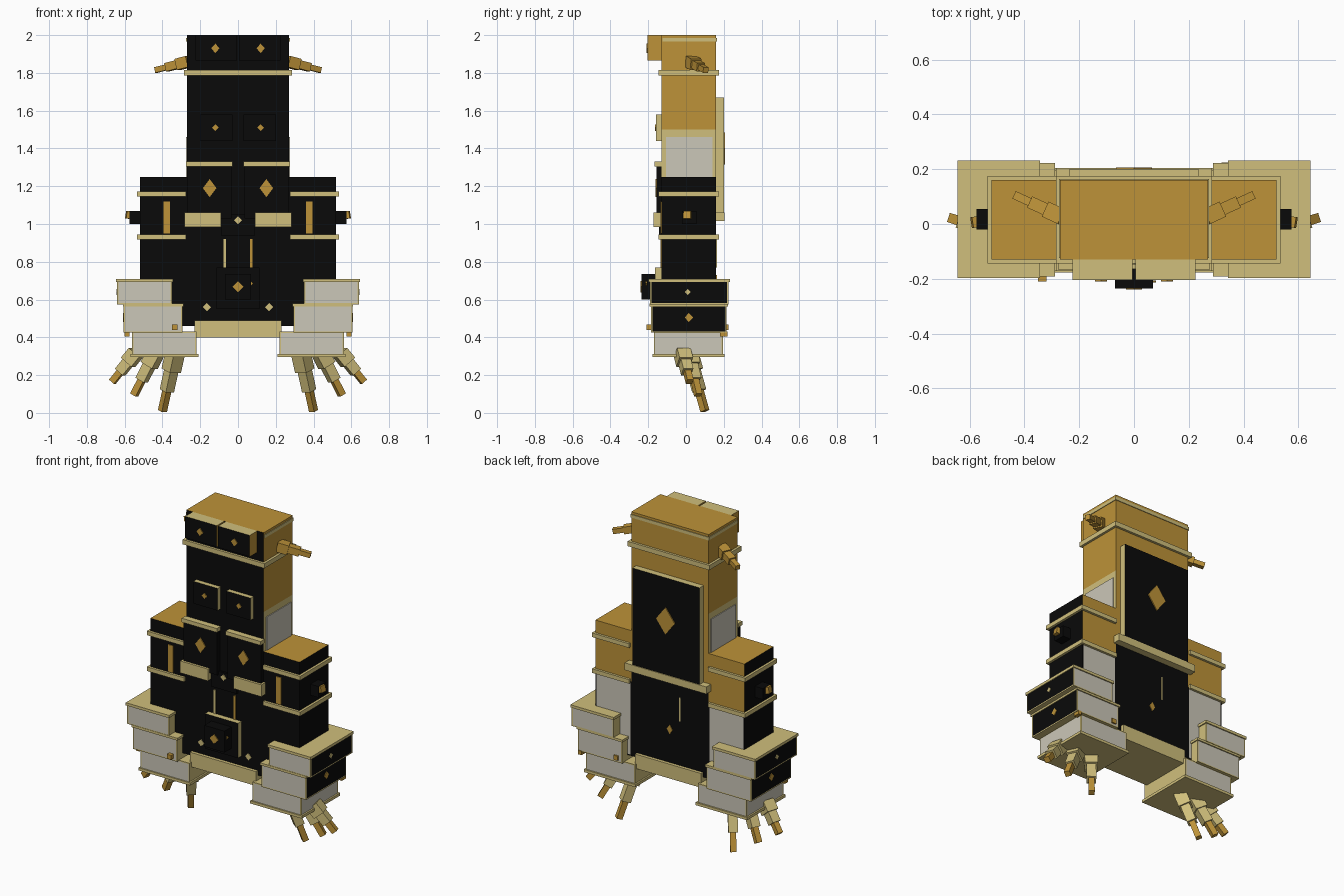
import bpy, bmesh
from mathutils import Vector, Matrix

if "Cube" in bpy.data.objects:
    bpy.data.objects.remove(bpy.data.objects["Cube"], do_unlink=True)


def make_material(name, rgb):
    m = bpy.data.materials.new(name)
    m.use_nodes = True
    m.diffuse_color = (*rgb, 1)
    m.node_tree.nodes["Principled BSDF"].inputs["Base Color"].default_value = (*rgb, 1)
    return m


NAMES = ["black", "gold", "cream", "grey"]
MATS = [make_material("black", (0.003, 0.003, 0.003)), make_material("gold", (0.51, 0.29, 0.04)),
        make_material("cream", (0.63, 0.52, 0.2)), make_material("pale grey", (0.6, 0.57, 0.48))]


def finish(name, bm):
    me = bpy.data.meshes.new(name)
    bm.to_mesh(me)
    bm.free()
    for m in MATS:
        me.materials.append(m)
    ob = bpy.data.objects.new(name, me)
    bpy.context.collection.objects.link(ob)
    return ob


def side_of(n):
    axis = max(range(3), key=lambda i: abs(n[i]))
    return "xyz"[axis] + ("+" if n[axis] > 0 else "-")


def box(name, x, y, z, base, border=0, **sides):
    """Box from ranges; sides x_out, x_in, front, back, top, bottom override the base colour.
    A border insets the overridden upright faces and leaves the base colour around them."""
    x = sorted(x)
    out = "x+" if x[0] + x[1] >= 0 else "x-"
    keys = {"x_out": out, "x_in": "x-" if out == "x+" else "x+", "front": "y-",
            "back": "y+", "top": "z+", "bottom": "z-"}
    rule = {keys[k]: NAMES.index(v) for k, v in sides.items()}
    lo, hi = Vector((x[0], y[0], z[0])), Vector((x[1], y[1], z[1]))
    bm = bmesh.new()
    bmesh.ops.create_cube(bm, size=1)
    bmesh.ops.scale(bm, vec=hi - lo, verts=bm.verts)
    bmesh.ops.translate(bm, vec=(lo + hi) / 2, verts=bm.verts)
    bm.normal_update()
    for f in list(bm.faces):
        key = side_of(f.normal)
        f.material_index = NAMES.index(base)
        if key in rule:
            if border and key[0] != "z":
                bmesh.ops.inset_individual(bm, faces=[f], thickness=border)
            f.material_index = rule[key]
    return finish(name, bm)


def diamond(name, centre, normal, w, h, colour):
    """Thin four-sided emblem facing along normal."""
    bm = bmesh.new()
    bmesh.ops.create_cone(bm, cap_ends=True, segments=4, radius1=1, radius2=1, depth=0.008,
                          matrix=Matrix.Rotation(0.7853982 * 2, 4, "Z"))
    bmesh.ops.scale(bm, vec=(w, h, 1), verts=bm.verts)
    turn = Vector(normal).to_track_quat("Z", "Y").to_matrix().to_4x4()
    bmesh.ops.transform(bm, matrix=Matrix.Translation(centre) @ turn, verts=bm.verts)
    for f in bm.faces:
        f.material_index = NAMES.index(colour)
    return finish(name, bm)


def limb(name, a, b, widths, colours):
    """Straight chain of ever thinner square segments from a to b."""
    a, b = Vector(a), Vector(b)
    step = (b - a) / len(widths)
    turn = step.to_track_quat("Z", "Y").to_matrix().to_4x4()
    bm = bmesh.new()
    for i, (w, c) in enumerate(zip(widths, colours)):
        mat = Matrix.Translation(a + step * (i + 0.5)) @ turn @ Matrix.Diagonal((w, w, step.length, 1))
        before = set(bm.faces)
        bmesh.ops.create_cube(bm, size=1, matrix=mat)
        for f in set(bm.faces) - before:
            f.material_index = NAMES.index(c)
    return finish(name, bm)


# Central tower
F, B = -0.13, 0.16
W = (-0.27, 0.27)
box("lower_body", W, (F, B), (0.46, 1.05), "cream", front="black", back="black")
mid = box("middle_body", W, (F, B), (1.05, 1.5), "cream", front="black", back="gold")
box("upper_body", W, (F, B), (1.5, 2.0), "gold", front="black")
box("body_base", (-0.23, 0.23), (-0.15, 0.18), (0.4, 0.49), "cream")
box("neck_band", (-0.285, 0.285), (F - 0.015, B + 0.015), (1.785, 1.815), "cream")
box("crown_band", (-0.274, 0.274), (F + 0.005, B + 0.004), (1.965, 1.985), "cream")

# Back plate and details
box("back_plate", (-0.235, 0.235), (B, 0.2), (1.05, 1.67), "cream", back="black")
box("back_band", (-0.285, 0.285), (B - 0.02, 0.205), (1.015, 1.06), "cream")
diamond("back_emblem", (0, 0.202, 1.4), (0, 1, 0), 0.065, 0.085, "gold")
diamond("back_dot", (0, B, 0.7), (0, 1, 0), 0.02, 0.03, "gold")
box("back_stripe", (-0.075, -0.067), (B, B + 0.004), (0.77, 0.92), "cream")

# Belly plate with snout
box("belly_plate", (-0.115, 0.115), (-0.165, F), (0.55, 0.77), "cream", front="black")
box("snout", (-0.07, 0.07), (-0.235, -0.16), (0.6, 0.735), "black")
diamond("snout_mark", (0, -0.236, 0.668), (0, -1, 0), 0.03, 0.03, "gold")
diamond("snout_dot", (0.065, -0.21, 0.685), (0, -1, 0), 0.015, 0.015, "gold")
box("throat_plate", (-0.09, 0.09), (F - 0.012, F), (0.94, 1.05), "black")
diamond("throat_dot", (0, F - 0.013, 1.02), (0, -1, 0), 0.02, 0.02, "cream")

for s, side in ((1, "left"), (-1, "right")):
    def part(name, x, *args, **kw):
        return box(f"{side}_{name}", (s * x[0], s * x[1]), *args, **kw)

    def mark(name, x, y, z, normal, w, h, colour):
        return diamond(f"{side}_{name}", (s * x, y, z), (s * normal[0], *normal[1:]), w, h, colour)

    # Grey side window of the tower
    part("window", (0.268, 0.275), (-0.105, 0.14), (1.2, 1.46), "grey")

    # Brow boxes, eye plates and chest plates
    part("brow_box", (0.005, 0.225), (-0.205, F), (1.865, 2.0), "gold", front="black", top="cream")
    mark("brow_mark", 0.12, -0.206, 1.93, (0, -1, 0), 0.022, 0.025, "gold")
    part("eye_plate", (0.03, 0.2), (-0.16, F), (1.44, 1.58), "cream", front="black")
    mark("eye_mark", 0.12, -0.161, 1.51, (0, -1, 0), 0.018, 0.018, "gold")
    part("chest_plate", (0.035, 0.27), (-0.157, F), (1.03, 1.32), "black")
    part("chest_trim", (0.03, 0.275), (-0.168, F), (1.305, 1.33), "cream")
    part("chest_ledge", (0.09, 0.283), (-0.172, F), (0.985, 1.06), "cream")
    mark("chest_mark", 0.15, -0.158, 1.19, (0, -1, 0), 0.036, 0.048, "gold")
    mark("hip_mark", 0.165, F, 0.56, (0, -1, 0), 0.022, 0.022, "cream")
    part("belly_stripe", (0.064, 0.076), (F - 0.005, F), (0.77, 0.92), "gold" if s > 0 else "cream")

    # Shoulder blocks with bands and bolts
    X = (0.27, 0.52)
    part("lower_shoulder", X, (F, B), (0.46, 0.93), "black", border=0.01, back="grey", bottom="cream")
    part("upper_shoulder", X, (F, B), (0.93, 1.25), "black", top="gold", back="gold")
    for z in (0.932, 1.158):
        part("shoulder_band", (0.275, 0.535), (F - 0.015, B + 0.015), (z - 0.013, z + 0.013), "cream")
    part("shoulder_stripe", (0.36, 0.395), (F - 0.005, F), (0.95, 1.12), "gold")
    part("bolt_block", (0.52, 0.575), (-0.02, 0.055), (1.0, 1.07), "black")
    limb(f"{side}_bolt", (s * 0.53, 0.015, 1.04), (s * 0.592, 0.005, 1.05), [0.04], ["gold"])

    # Stepped feet with rims
    part("foot_top", (0.35, 0.64), (-0.19, 0.225), (0.575, 0.7), "cream", border=0.01,
         front="grey", back="grey", x_out="black")
    part("foot_middle", (0.295, 0.605), (-0.185, 0.215), (0.425, 0.57), "cream", border=0.01,
         front="grey", back="grey", x_out="black")
    part("foot_bottom", (0.22, 0.56), (-0.17, 0.195), (0.3, 0.43), "cream", border=0.01,
         front="grey", back="grey", x_out="grey")
    part("foot_top_rim", (0.343, 0.645), (-0.198, 0.232), (0.693, 0.71), "cream")
    part("foot_middle_rim", (0.288, 0.61), (-0.192, 0.222), (0.563, 0.578), "cream")
    part("foot_bottom_rim", (0.21, 0.57), (-0.178, 0.205), (0.295, 0.312), "cream")
    mark("foot_dot", 0.64, 0.01, 0.64, (1, 0, 0), 0.016, 0.016, "cream")
    mark("foot_mark", 0.605, 0.015, 0.505, (1, 0, 0), 0.022, 0.024, "gold")
    part("foot_stud", (0.32, 0.35), (-0.21, -0.18) if s < 0 else (0.19, 0.225), (0.44, 0.468), "gold")
    part("heel_stud", (0.575, 0.6), (-0.16, -0.13) if s < 0 else (0.18, 0.22), (0.405, 0.43), "gold")

    # Toes and head horns
    for a, b in (((0.33, 0.01, 0.33), (0.4, 0.1, 0.01)),
                 ((0.43, 0.01, 0.33), (0.55, 0.065, 0.095)),
                 ((0.54, -0.02, 0.32), (0.665, 0.02, 0.165))):
        limb(f"{side}_toe", (s * a[0], *a[1:]), (s * b[0], *b[1:]),
             [0.075, 0.055, 0.035], ["cream", "cream", "gold"])
    limb(f"{side}_horn", (s * 0.26, 0.025, 1.86), (s * 0.435, 0.105, 1.815),
         [0.06, 0.045, 0.03], ["gold"] * 3)
